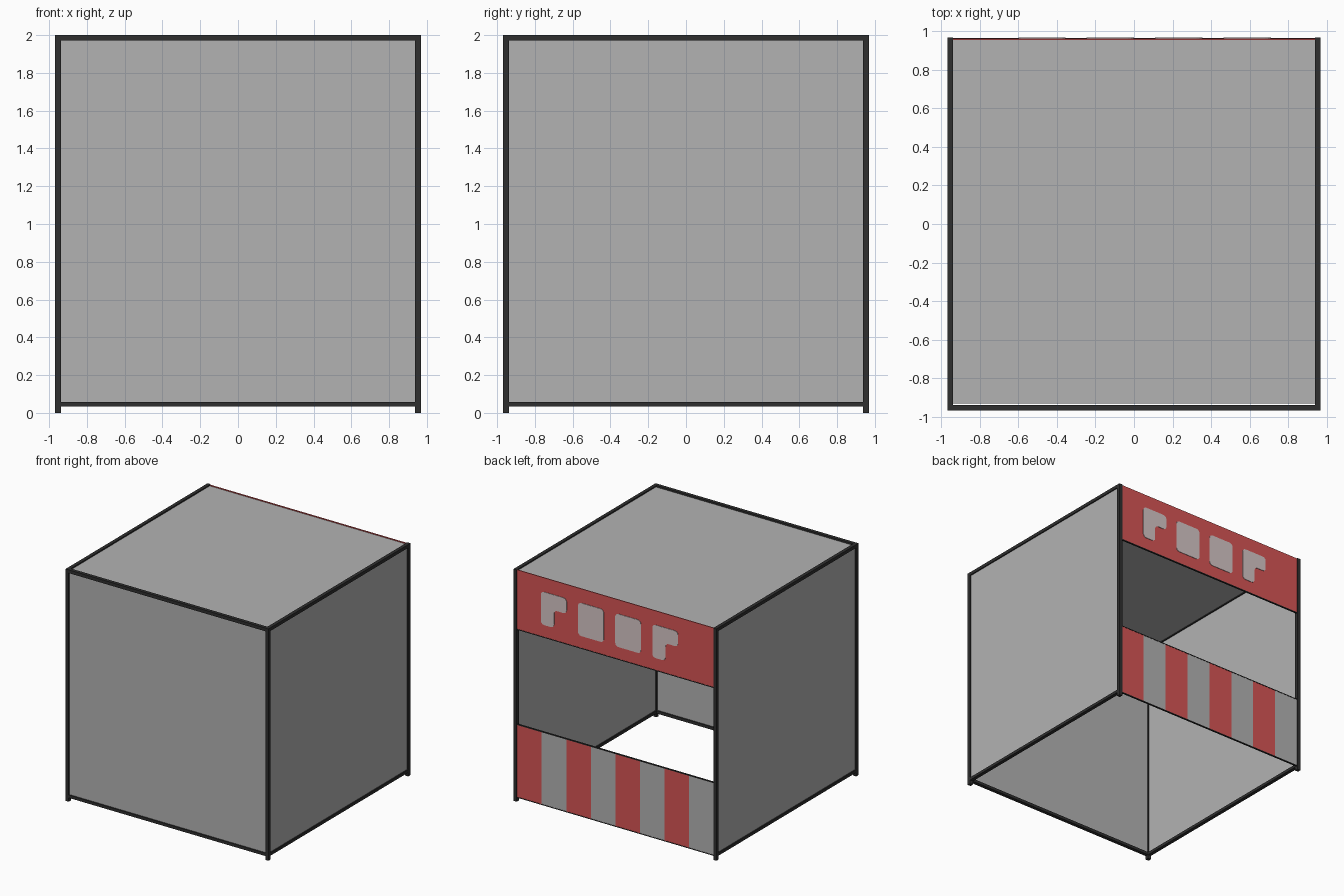
import bpy, bmesh

if "Cube" in bpy.data.objects:
    bpy.data.objects.remove(bpy.data.objects["Cube"])


def material(name, rgb):
    m = bpy.data.materials.new(name)
    m.diffuse_color = (*rgb, 1)
    m.use_nodes = True
    m.node_tree.nodes["Principled BSDF"].inputs["Base Color"].default_value = m.diffuse_color
    return m


GREY = material("panel grey", (0.45, 0.45, 0.45))
DARK = material("frame charcoal", (0.028, 0.028, 0.028))
RED = material("awning red", (0.68, 0.09, 0.09))
PALE = material("pale patch", (0.67, 0.57, 0.57))


def finish(name, bm, mat):
    bmesh.ops.recalc_face_normals(bm, faces=bm.faces[:])
    me = bpy.data.meshes.new(name)
    bm.to_mesh(me)
    bm.free()
    me.materials.append(mat)
    ob = bpy.data.objects.new(name, me)
    bpy.context.collection.objects.link(ob)
    return ob


def box(name, lo, hi, mat):
    bm = bmesh.new()
    bmesh.ops.create_cube(bm, size=1)
    for v in bm.verts:
        v.co = [lo[i] + (v.co[i] + 0.5) * (hi[i] - lo[i]) for i in range(3)]
    return finish(name, bm, mat)


def rounded_plate(name, outline, y, thick, radius, mat):
    """Flat plate facing +y with rounded corners; outline holds (x, z) points."""
    bm = bmesh.new()
    bm.faces.new([bm.verts.new((x, y, z)) for x, z in outline])
    bmesh.ops.bevel(bm, geom=bm.verts[:], offset=radius, offset_type='OFFSET',
                    segments=3, profile=0.5, affect='VERTICES')
    ext = bmesh.ops.extrude_face_region(bm, geom=bm.faces[:])
    for g in ext["geom"]:
        if isinstance(g, bmesh.types.BMVert):
            g.co.y += thick
    return finish(name, bm, mat)


OUT, INN = 0.968, 0.938          # outer and inner faces of the frame bars
Z_LOW, Z_TOP = (0.033, 0.058), (1.972, 2.0)

# Corner posts
for sx, side in ((-1, "left"), (1, "right")):
    for sy, end in ((-1, "front"), (1, "back")):
        xs, ys = sorted((sx * INN, sx * OUT)), sorted((sy * INN, sy * OUT))
        box(f"{end}_{side}_post", (xs[0], ys[0], 0), (xs[1], ys[1], 2), DARK)

# Top and bottom rails on the front and both sides
for label, (z0, z1) in (("bottom", Z_LOW), ("top", Z_TOP)):
    box(f"front_{label}_rail", (-INN, -OUT, z0), (INN, -INN, z1), DARK)
    for sx, side in ((-1, "left"), (1, "right")):
        xs = sorted((sx * INN, sx * OUT))
        box(f"{side}_{label}_rail", (xs[0], -INN, z0), (xs[1], INN, z1), DARK)

# Wall panels and roof (no floor)
W0, W1 = 0.948, 0.958
box("front_wall", (-INN, -W1, 0.058), (INN, -W0, 1.972), GREY)
for sx, side in ((-1, "left"), (1, "right")):
    xs = sorted((sx * W0, sx * W1))
    box(f"{side}_wall", (xs[0], -INN, 0.058), (xs[1], INN, 1.972), GREY)
box("roof_panel", (-INN, -0.93, 1.98), (INN, 0.955, 1.99), GREY)

# Striped counter front at the back opening
B0, B1 = 0.955, 0.962
step = 2 * INN / 8
for i in range(8):
    x1 = INN - i * step
    box(f"counter_stripe_{i + 1}", (x1 - step, B0, 0.04), (x1, B1, 0.66),
        RED if i % 2 == 0 else GREY)

# Sign board above the opening
box("sign_board", (-INN, B0, 1.488), (INN, B1, 1.998), RED)

# Thin trims along the back panel edges
for name, z in (("counter_bottom_trim", 0.033), ("counter_top_trim", 0.66),
                ("sign_bottom_trim", 1.481)):
    box(name, (-INN, 0.95, z), (INN, 0.964, z + 0.007), DARK)

# Rounded decorative patches on the sign: notched, square, square, notched
ZT, ZB, ZN, WID, LEG = 1.877, 1.592, 1.745, 0.245, 0.125
for i in range(4):
    x = 0.709 - i * 0.3545
    if i in (0, 3):
        pts = [(x, ZT), (x, ZB), (x - LEG, ZB), (x - LEG, ZN),
               (x - WID, ZN), (x - WID, ZT)]
    else:
        pts = [(x, ZT), (x, ZB), (x - WID, ZB), (x - WID, ZT)]
    rounded_plate(f"sign_patch_{i + 1}", pts, B1 - 0.001, 0.005, 0.03, PALE)
